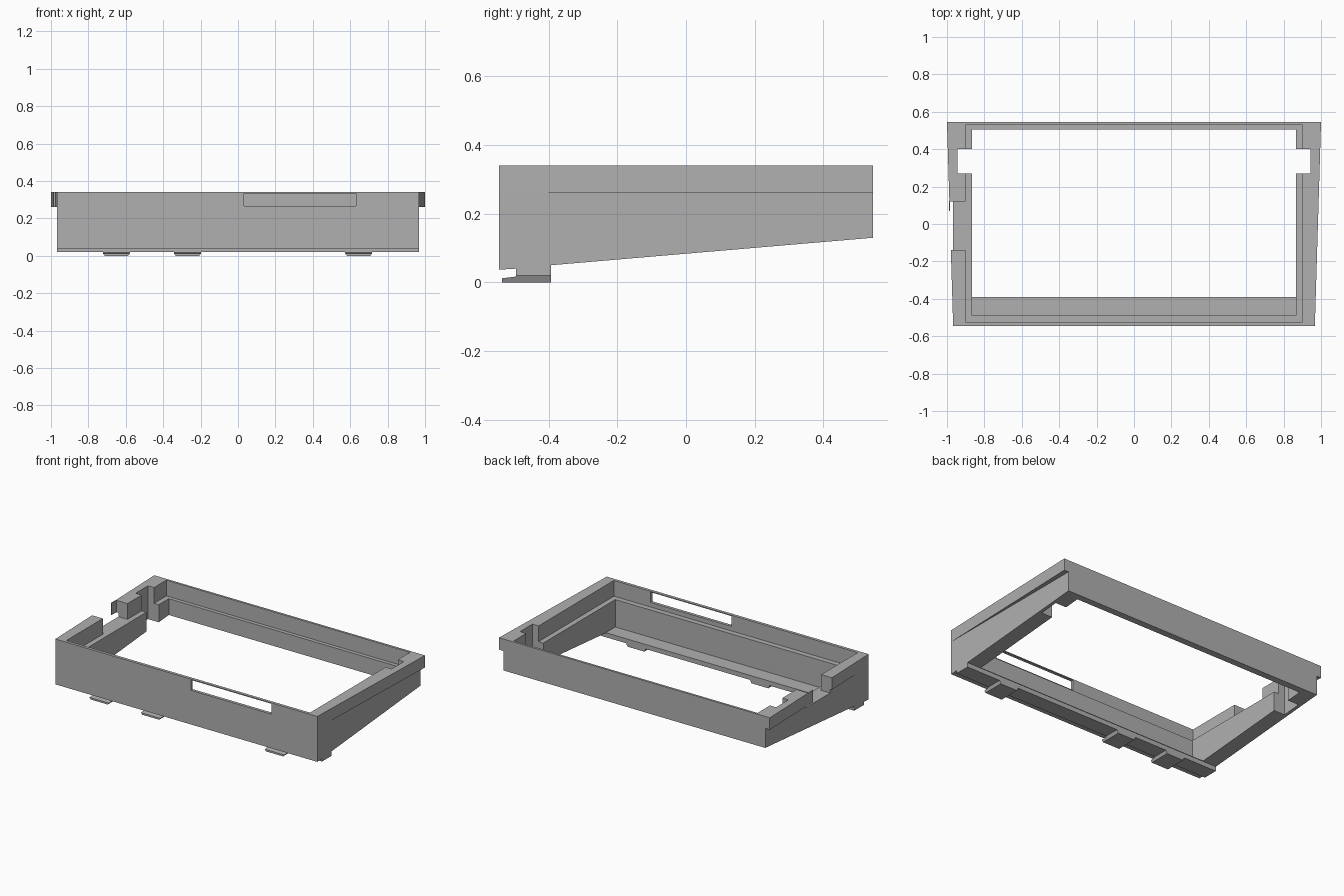
import bpy, bmesh

cube = bpy.data.objects.get("Cube")
if cube:
    bpy.data.objects.remove(cube, do_unlink=True)

grey = bpy.data.materials.new("plain_grey")
grey.use_nodes = True
colour = (0.434, 0.434, 0.434, 1)
grey.diffuse_color = colour
grey.node_tree.nodes["Principled BSDF"].inputs["Base Color"].default_value = colour

TOP, LEDGE, WALL = 0.34, 0.235, 0.967


def prism(name, outline, low, high, axis, taper=0.0):
    """Extrude an outline: along x it holds (y, z) points, along z (x, y)."""
    def place(p, d):
        return (d, p[0], p[1]) if axis == "x" else (p[0], p[1], d)
    bm = bmesh.new()
    a = [bm.verts.new(place(p, low)) for p in outline]
    b = [bm.verts.new(place(p, high)) for p in outline]
    bm.faces.new(a)
    bm.faces.new(b)
    for i in range(len(a)):
        j = (i + 1) % len(a)
        bm.faces.new((a[i], a[j], b[j], b[i]))
    bmesh.ops.recalc_face_normals(bm, faces=bm.faces[:])
    mesh = bpy.data.meshes.new(name)
    bm.to_mesh(mesh)
    bm.free()
    mesh.materials.append(grey)
    obj = bpy.data.objects.new(name, mesh)
    bpy.context.collection.objects.link(obj)
    return obj


def box(name, x, y, z):
    return prism(name, [(x[0], y[0]), (x[1], y[0]), (x[1], y[1]), (x[0], y[1])],
                 z[0], z[1], "z")


def combine(target, other, operation):
    other.hide_render = True
    mod = target.modifiers.new(operation.lower(), "BOOLEAN")
    mod.operation = operation
    mod.solver = "EXACT"
    mod.object = other
    bpy.context.view_layer.objects.active = target
    bpy.ops.object.modifier_apply(modifier=mod.name)
    bpy.data.objects.remove(other, do_unlink=True)


# Frame body with its sloping underside and stepped front lip
side = [(-0.545, TOP), (-0.545, 0.037), (-0.495, 0.04), (-0.495, 0.02),
        (-0.393, 0.02), (-0.393, 0.05), (0.545, 0.13), (0.545, TOP)]
frame = prism("frame", side, -WALL, WALL, "x")

# Flaring rails along the upper sides
for s in (-1, 1):
    rail = [(s * 0.93, -0.545), (s * WALL, -0.545), (s, 0.545), (s * 0.93, 0.545)]
    combine(frame, prism("rail", rail, 0.26, TOP, "z"), "UNION")

# Stepped opening, front slot and the break in the right rail
cuts = [
    ((-0.865, 0.865), (-0.39, 0.505), (-0.1, 0.5)),
    ((-0.865, 0.865), (-0.49, 0.505), (0.052, 0.5)),
    ((-0.9, 0.9), (-0.525, 0.53), (LEDGE, 0.5)),
    ((0.033, 0.63), (-0.6, -0.51), (0.265, 0.334)),
    ((-1.1, -0.85), (-0.14, 0.12), (LEDGE, 0.5)),
]
# Deep notches through both side walls
for s in (-1, 1):
    cuts.append((sorted((s * 0.8, s * 0.945)), (0.27, 0.4), (-0.1, 0.5)))
for cut in cuts:
    combine(frame, box("cutter", *cut), "DIFFERENCE")

# Thin fin reaching into the break
box("rail_fin", (-0.988, -0.983), (0.07, 0.125), (0.26, TOP))

# Locking tabs under the front edge
tab_side = [(-0.535, 0.0), (-0.393, 0.0), (-0.393, 0.02), (-0.495, 0.02),
            (-0.495, 0.017), (-0.535, 0.012)]
for i, x in enumerate((-0.65, -0.27, 0.645)):
    tab = prism(f"locking_tab_{i + 1}", tab_side, x - 0.072, x + 0.072, "x")
    for v in tab.data.vertices:
        if v.co.z < 0.001:
            v.co.x = x + (v.co.x - x) * 0.87
